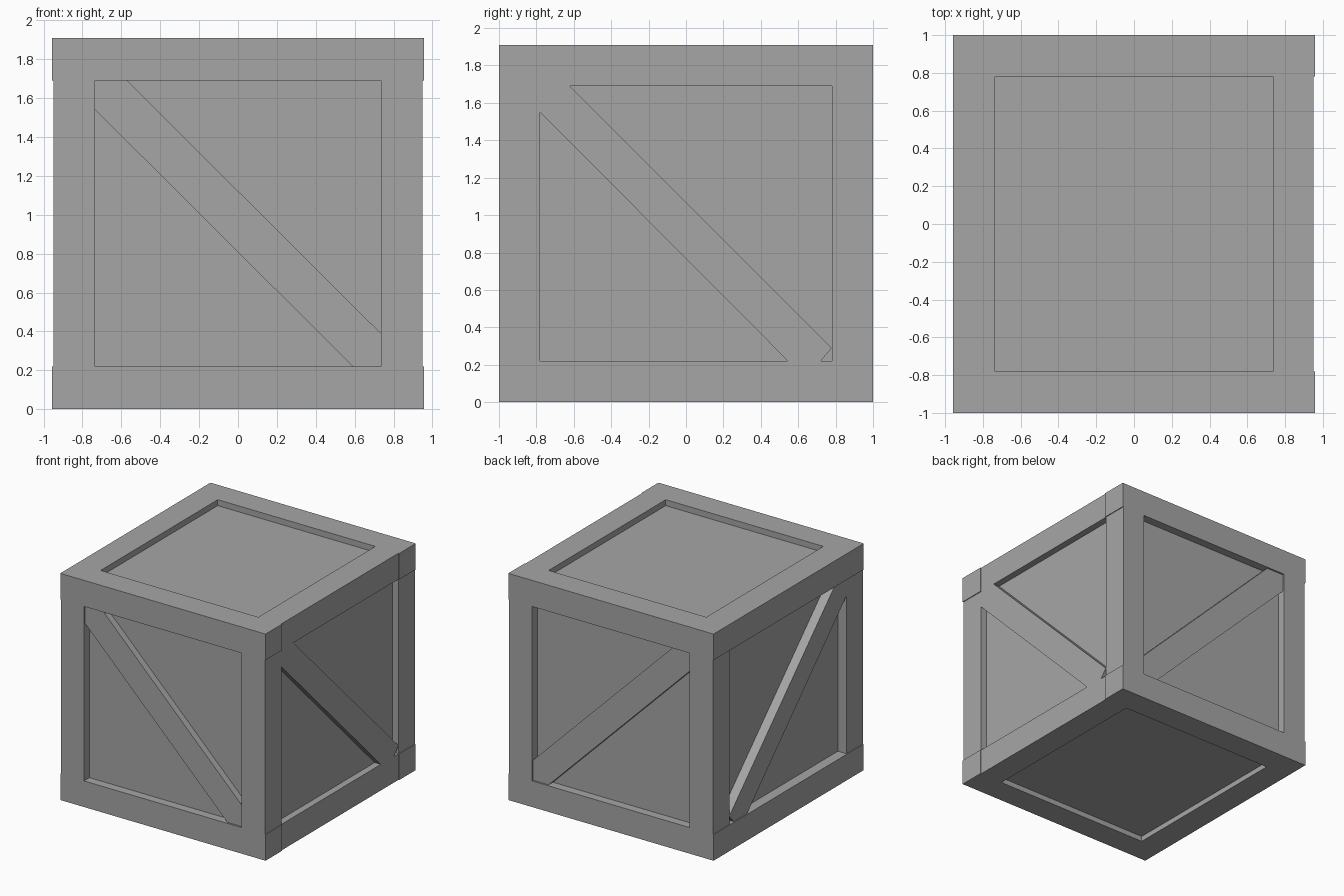
import bpy
import bmesh

cube = bpy.data.objects.get("Cube")
if cube:
    bpy.data.objects.remove(cube, do_unlink=True)

# One plain grey for the whole crate
grey = bpy.data.materials.new("plain grey")
grey.use_nodes = True
colour = (0.38, 0.38, 0.38, 1)
grey.diffuse_color = colour
grey.node_tree.nodes["Principled BSDF"].inputs["Base Color"].default_value = colour


def add_object(name, bm):
    bmesh.ops.recalc_face_normals(bm, faces=bm.faces)
    mesh = bpy.data.meshes.new(name)
    bm.to_mesh(mesh)
    bm.free()
    mesh.materials.append(grey)
    obj = bpy.data.objects.new(name, mesh)
    bpy.context.collection.objects.link(obj)
    return obj


def box(name, xs, ys, zs):
    bm = bmesh.new()
    bmesh.ops.create_cube(bm, size=1)
    spans = [sorted(s) for s in (xs, ys, zs)]
    for v in bm.verts:
        v.co = [lo + (c + 0.5) * (hi - lo) for c, (lo, hi) in zip(v.co, spans)]
    return add_object(name, bm)


def brace(name, outline, axis, inner, outer):
    """Extrude a (side, height) outline along x or y."""
    def place(u, z, depth):
        return (depth, u, z) if axis == "x" else (u, depth, z)
    bm = bmesh.new()
    face = bm.faces.new([bm.verts.new(place(u, z, inner)) for u, z in outline])
    new = bmesh.ops.extrude_face_region(bm, geom=[face])["geom"]
    step = place(0, 0, outer - inner)
    bmesh.ops.translate(bm, vec=step, verts=[g for g in new if isinstance(g, bmesh.types.BMVert)])
    return add_object(name, bm)


HEIGHT, BEAM = 1.91, 0.22
IN_X, IN_Y = 0.735, 0.78
POST_X, RAIL_X = 0.95, 0.957
low, high = (0, BEAM), (HEIGHT - BEAM, HEIGHT)

# Recessed panels on all six sides
box("inner_panels", (-0.87, 0.893), (-0.928, 0.928), (0.045, 1.86))

# Front and back rails, and corner posts
for side, sy in (("front", -1), ("back", 1)):
    for level, zs in (("bottom", low), ("top", high)):
        box(f"{side}_{level}_rail", (-RAIL_X, RAIL_X), (sy * IN_Y, sy), zs)
    for hand, sx in (("left", 1), ("right", -1)):
        box(f"{side}_{hand}_post", (sx * IN_X, sx * POST_X), (sy * IN_Y, sy), (BEAM, HEIGHT - BEAM))

# Side rails between the corners
for hand, sx, reach in (("left", 1, POST_X), ("right", -1, RAIL_X)):
    for level, zs in (("bottom", low), ("top", high)):
        box(f"{hand}_{level}_rail", (sx * IN_X, sx * reach), (-IN_Y, IN_Y), zs)

# Diagonal braces
front_outline = [(-IN_X, 1.54), (-IN_X, 1.69), (-0.57, 1.69),
                 (IN_X, 0.39), (IN_X, BEAM), (0.59, BEAM)]
side_outline = [(-IN_Y, 1.55), (-IN_Y, 1.69), (-0.62, 1.69),
                (IN_Y, 0.29), (0.72, BEAM), (0.545, BEAM)]
for name, sy in (("front_brace", -1), ("back_brace", 1)):
    brace(name, front_outline, "y", sy * 0.9, sy * 0.985)
for name, sx in (("left_brace", 1), ("right_brace", -1)):
    brace(name, side_outline, "x", sx * 0.85, sx * POST_X)
